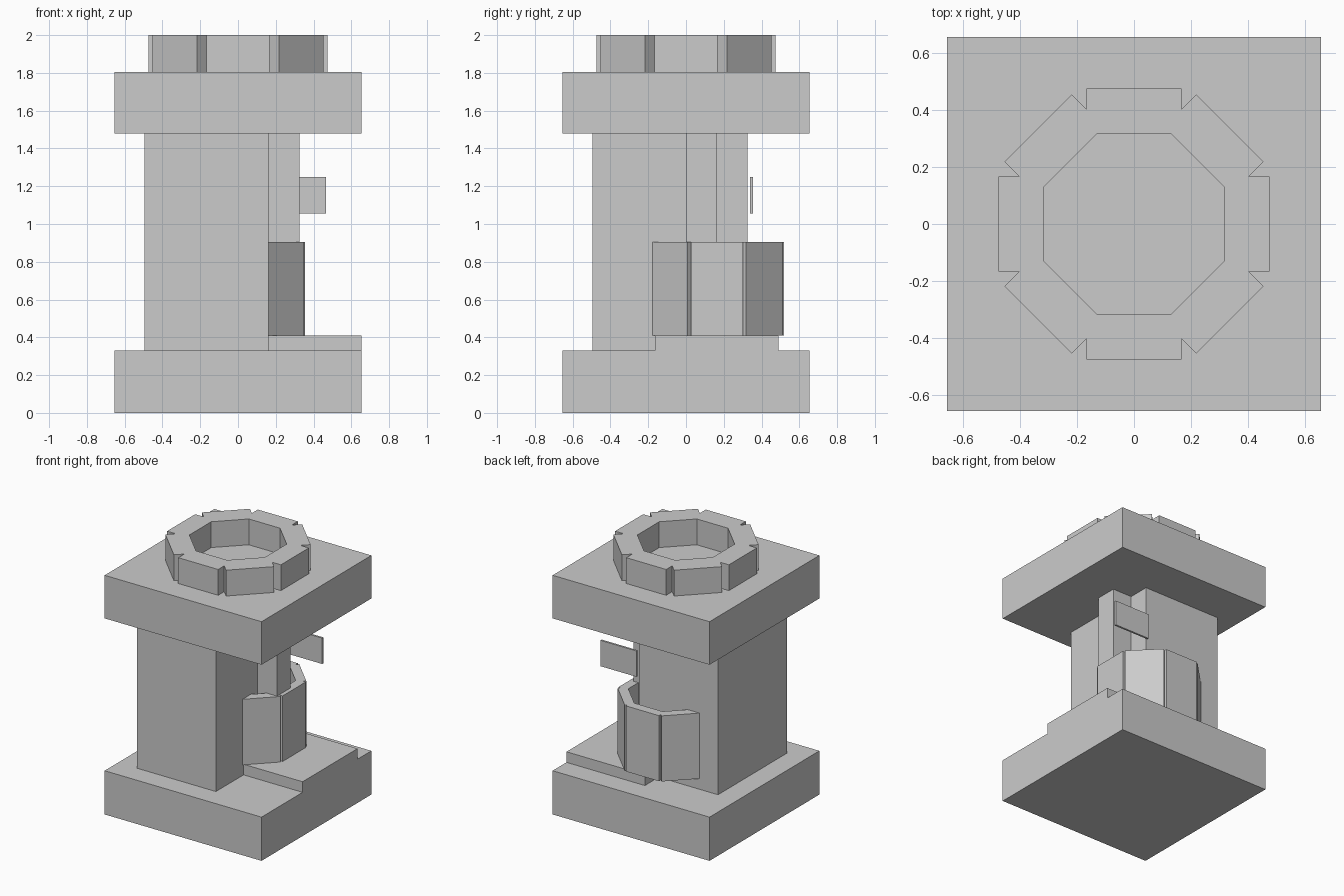
import bpy, bmesh
from math import sin, cos, tan, pi
from mathutils import Vector

if "Cube" in bpy.data.objects:
    bpy.data.objects.remove(bpy.data.objects["Cube"])


def finish(name, bm):
    bmesh.ops.recalc_face_normals(bm, faces=bm.faces[:])
    mesh = bpy.data.meshes.new(name)
    bm.to_mesh(mesh)
    bm.free()
    obj = bpy.data.objects.new(name, mesh)
    bpy.context.collection.objects.link(obj)
    return obj


def prism(name, outline, z0, z1):
    """Extrude a flat outline from z0 up to z1."""
    bm = bmesh.new()
    face = bm.faces.new([bm.verts.new((x, y, z0)) for x, y in outline])
    top = bmesh.ops.extrude_face_region(bm, geom=[face])["geom"]
    verts = [g for g in top if isinstance(g, bmesh.types.BMVert)]
    bmesh.ops.translate(bm, verts=verts, vec=(0, 0, z1 - z0))
    return finish(name, bm)


def box(name, x0, x1, y0, y1, z0, z1):
    return prism(name, [(x0, y0), (x1, y0), (x1, y1), (x0, y1)], z0, z1)


def notched_ring(name, center, inner, outer, half, z0, z1):
    """Octagonal ring of eight blocks with V notches between them.
    inner/outer are apothems, half is half the width of a block's outer face."""
    t = tan(pi / 8)
    section = [(inner, -inner * t), (half / t, -half), (outer, -half),
               (outer, half), (half / t, half), (inner, inner * t)]
    bm = bmesh.new()
    for i in range(8):
        a = i * pi / 4
        pts = [(center[0] + r * cos(a) - s * sin(a),
                center[1] + r * sin(a) + s * cos(a)) for r, s in section]
        lo = [bm.verts.new((x, y, z0)) for x, y in pts]
        hi = [bm.verts.new((x, y, z1)) for x, y in pts]
        bm.faces.new(lo[::-1])
        bm.faces.new(hi)
        # side walls, leaving the joints between blocks open
        for j in (1, 2, 3, 5):
            k = (j + 1) % 6
            bm.faces.new((lo[j], lo[k], hi[k], hi[j]))
    bmesh.ops.remove_doubles(bm, verts=bm.verts[:], dist=0.0005)
    return finish(name, bm)


S = 0.655

# square slabs at the bottom and top
box("base_slab", -S, S, -S, S, 0, 0.33)
box("top_slab", -S, S, -S, S, 1.48, 1.805)

# raised step on the base
box("base_step", 0, S, -0.165, 0.49, 0.33, 0.41)

# column with a narrow rib on its right side
prism("column", [(-0.495, -0.495), (0.162, -0.495), (0.162, 0), (0.325, 0),
                 (0.325, 0.162), (0.162, 0.162), (0.162, 0.325),
                 (-0.495, 0.325)], 0.33, 1.48)

# ring on the top slab and collar around the column's back right corner
notched_ring("top_ring", (0, 0), 0.315, 0.475, 0.167, 1.805, 2.0)
notched_ring("collar", (0, 0.163), 0.285, 0.355, 0.1375, 0.41, 0.905)

# thin plate beside the rib
box("side_plate", 0.165, 0.465, 0.34, 0.355, 1.055, 1.25)
